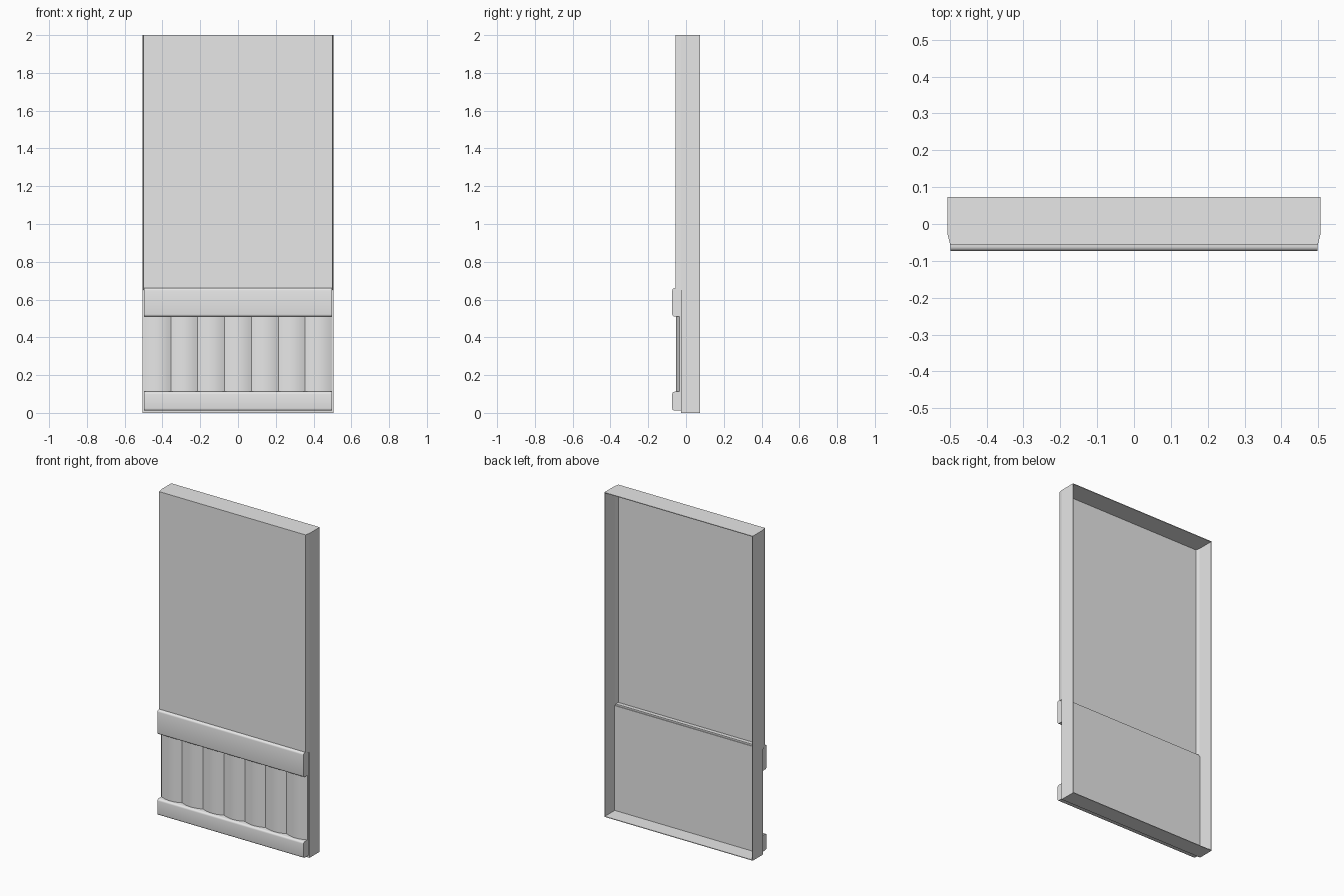
import bpy, bmesh, math

if "Cube" in bpy.data.objects:
    bpy.data.objects.remove(bpy.data.objects["Cube"])

grey = bpy.data.materials.new("plain grey")
grey.diffuse_color = (0.8, 0.8, 0.8, 1)
grey.use_nodes = True
grey.node_tree.nodes["Principled BSDF"].inputs["Base Color"].default_value = grey.diffuse_color

W, BACK, FRONT, STEP, T = 0.506, 0.073, -0.056, -0.027, 0.004
LEDGE = 0.65


def prism(name, outline, axis, lo, hi, smooth=None):
    """Extrude a 2D outline along x (outline is y, z) or z (outline is x, y)."""
    bm = bmesh.new()
    place = (lambda p, t: (t, *p)) if axis == "x" else (lambda p, t: (*p, t))
    a, b = [[bm.verts.new(place(p, t)) for p in outline] for t in (lo, hi)]
    n = len(outline)
    for i in range(n):
        j = (i + 1) % n
        bm.faces.new((a[i], a[j], b[j], b[i]))
    bm.faces.new(a)
    bm.faces.new(b)
    bmesh.ops.recalc_face_normals(bm, faces=bm.faces)
    mesh = bpy.data.meshes.new(name)
    bm.to_mesh(mesh)
    bm.free()
    mesh.materials.append(grey)
    ob = bpy.data.objects.new(name, mesh)
    bpy.context.collection.objects.link(ob)
    if smooth:
        bpy.ops.object.select_all(action="DESELECT")
        ob.select_set(True)
        bpy.context.view_layer.objects.active = ob
        bpy.ops.object.shade_smooth_by_angle(angle=math.radians(smooth))
    return ob


def rect(y0, y1, z0, z1):
    return [(y0, z0), (y1, z0), (y1, z1), (y0, z1)]


# Thin side walls, tapering in slightly towards the upper front panel
for s, side in ((-1, "left"), (1, "right")):
    lower = [(W, BACK), (W, STEP), (W - T, STEP), (W - T, BACK)]
    upper = [(W, BACK), (W, STEP), (0.499, FRONT), (0.499 - T, FRONT),
             (W - T, STEP), (W - T, BACK)]
    prism(side + "_wall_lower", [(s * x, y) for x, y in lower], "z", 0, LEDGE)
    prism(side + "_wall_upper", [(s * x, y) for x, y in upper], "z", LEDGE, 2)

# Front panels with a ledge between them, and the top and bottom walls
IN = W - T
prism("upper_panel", rect(FRONT, FRONT + T, LEDGE, 2), "x", -0.497, 0.497)
prism("lower_panel", rect(STEP, STEP + T, 0, LEDGE), "x", -IN, IN)
prism("ledge", rect(FRONT + T, STEP + T, LEDGE - T, LEDGE), "x", -0.497, 0.497)
top = [(-W, BACK), (W, BACK), (W, STEP), (0.499, FRONT), (-0.499, FRONT), (-W, STEP)]
prism("top_wall", top, "z", 2 - T, 2)
prism("bottom_wall", rect(STEP + T, BACK, 0, T), "x", -IN, IN)


# Rounded horizontal rails above and below the columns
def rail(name, z0, z1):
    r = 0.012
    outline = [(STEP, z0), (STEP, z1)]
    for cz, start in ((z1 - r, 90), (z0 + r, 180)):
        for k in range(5):
            a = math.radians(start + k * 22.5)
            outline.append((-0.073 + r + r * math.cos(a), cz + r * math.sin(a)))
    prism(name, outline, "x", -0.498, 0.498, 40)


rail("upper_rail", 0.51, 0.66)
rail("lower_rail", 0.012, 0.112)

# Seven convex columns side by side
COUNT, HALF = 7, 0.498
pitch = 2 * HALF / COUNT
for i in range(COUNT):
    x0 = -HALF + i * pitch
    arc = [(x0 + pitch * k / 10, -0.035 - 0.018 * (1 - (k / 5 - 1) ** 2))
           for k in range(11)]
    prism(f"column_{i + 1}", [(x0, STEP)] + arc + [(x0 + pitch, STEP)],
          "z", 0.105, 0.515, 40)
